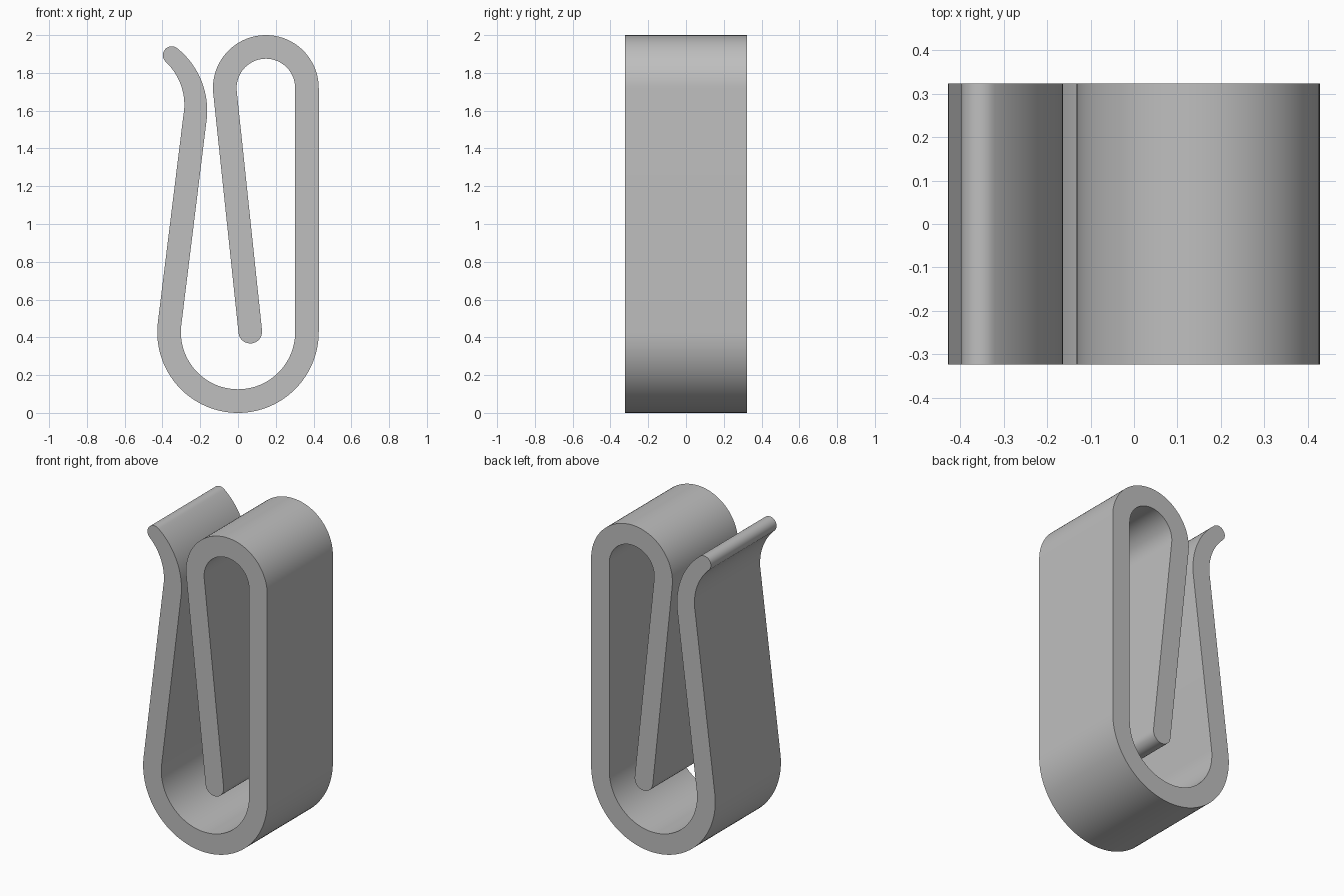
import bpy
import bmesh
from math import cos, sin, radians
from mathutils import Vector

cube = bpy.data.objects.get("Cube")
if cube:
    bpy.data.objects.remove(cube, do_unlink=True)

HALF_DEPTH = 0.323
HALF_THICK = 0.0625
LIP_HALF = 0.047


def radial(degrees):
    return Vector((cos(radians(degrees)), sin(radians(degrees))))


def arc(center, radius, start, end, steps, half_start=HALF_THICK):
    """Centreline stations: position, right-hand normal, half thickness."""
    side = 1 if end > start else -1
    for i in range(steps + 1):
        t = i / steps
        r = radial(start + (end - start) * t)
        half = half_start + (HALF_THICK - half_start) * t
        yield Vector(center) + r * radius, r * side, half


def cap(center, radius, start, steps=16):
    """Interior points of a rounded end, counterclockwise."""
    return [Vector(center) + radial(start + 180 * i / steps) * radius
            for i in range(1, steps)]


# Bent strip centreline: flared lip, bottom bend, top bend, inner tongue
LIP_ANGLE, TONGUE_ANGLE = 49, 186.1
TONGUE_END = Vector((0.065, 0.43))
stations = list(arc((-0.593, 1.615), 0.369, LIP_ANGLE, -7, 24, LIP_HALF))
stations += arc((0, 0.4275), 0.365, 173, 360, 56)
stations += arc((0.1475, 1.72), 0.2175, 0, TONGUE_ANGLE, 48)
stations.append((TONGUE_END, radial(TONGUE_ANGLE), HALF_THICK))

# Closed outline: one side, tongue end, other side, lip end
outline = [p + n * h for p, n, h in stations]
outline += cap(TONGUE_END, HALF_THICK, TONGUE_ANGLE)
outline += [p - n * h for p, n, h in reversed(stations)]
outline += cap(stations[0][0], LIP_HALF, LIP_ANGLE)

# Extrude the outline through the depth
bm = bmesh.new()
face = bm.faces.new([bm.verts.new((p.x, -HALF_DEPTH, p.y)) for p in outline])
result = bmesh.ops.extrude_face_region(bm, geom=[face], use_keep_orig=True)
moved = [v for v in result["geom"] if isinstance(v, bmesh.types.BMVert)]
bmesh.ops.translate(bm, verts=moved, vec=(0, 2 * HALF_DEPTH, 0))
bmesh.ops.recalc_face_normals(bm, faces=bm.faces)

mesh = bpy.data.meshes.new("spring_clip")
bm.to_mesh(mesh)
bm.free()
clip = bpy.data.objects.new("spring_clip", mesh)
bpy.context.collection.objects.link(clip)

# Plain grey finish
grey = bpy.data.materials.new("plain_grey")
grey.use_nodes = True
color = (0.52, 0.52, 0.52, 1)
grey.diffuse_color = color
grey.node_tree.nodes["Principled BSDF"].inputs["Base Color"].default_value = color
mesh.materials.append(grey)

# Smooth bends, crisp side edges
bpy.ops.object.select_all(action="DESELECT")
clip.select_set(True)
bpy.context.view_layer.objects.active = clip
bpy.ops.object.shade_smooth_by_angle(angle=radians(30))
